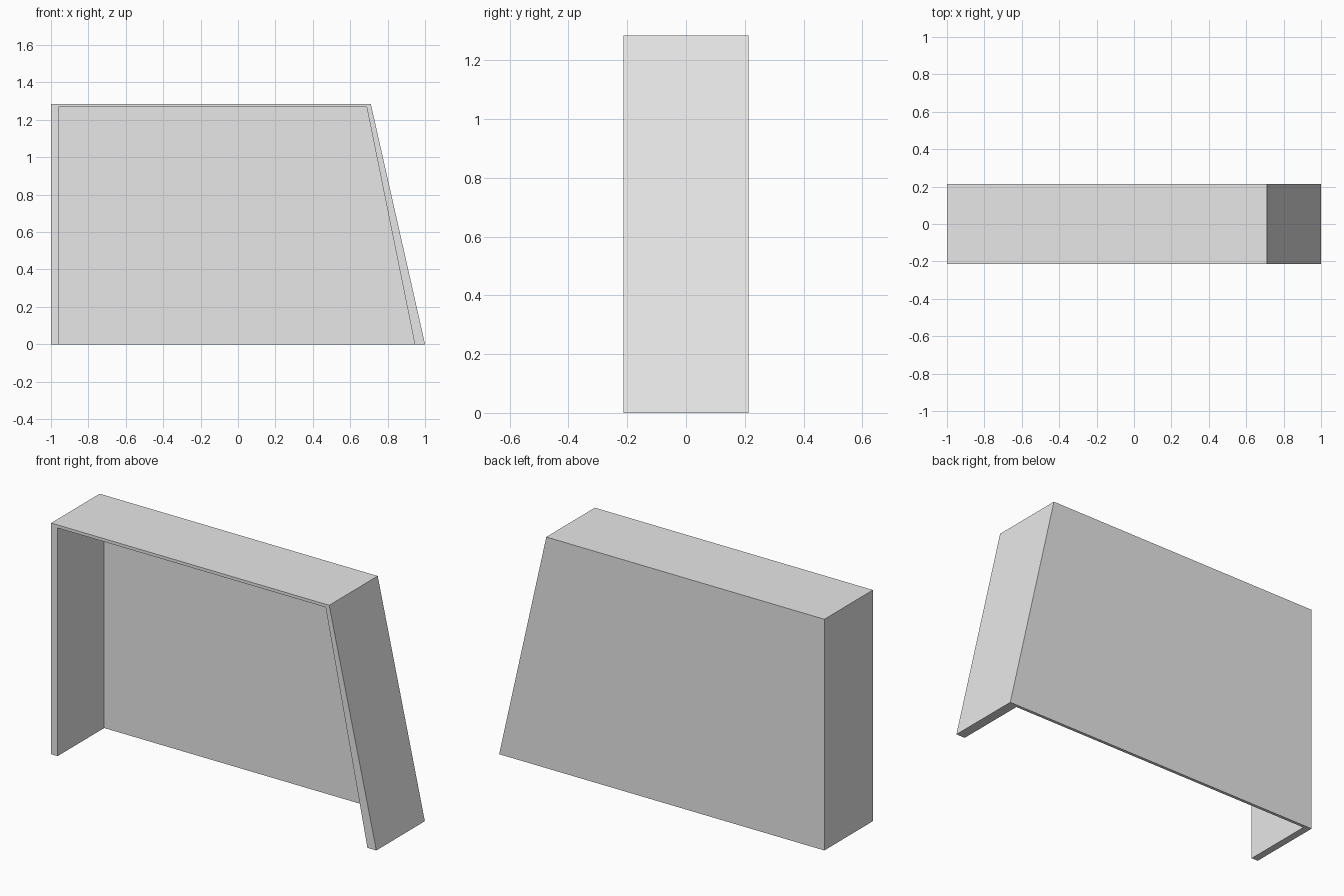
import bpy
import bmesh

cube = bpy.data.objects.get("Cube")
if cube:
    bpy.data.objects.remove(cube, do_unlink=True)

GREY = (0.8, 0.8, 0.8, 1)
grey = bpy.data.materials.new("light grey")
grey.use_nodes = True
grey.diffuse_color = GREY
grey.node_tree.nodes["Principled BSDF"].inputs["Base Color"].default_value = GREY

HEIGHT, HALF_DEPTH, BACK = 1.285, 0.213, 0.017

# Outer and inner outlines: left foot, left top, right top, right foot
outer = [(-1, 0), (-1, HEIGHT), (0.71, HEIGHT), (1, 0)]
inner = [(-0.96, 0), (-0.96, 1.268), (0.688, 1.268), (0.945, 0)]

bm = bmesh.new()


def ring(outline, y):
    return [bm.verts.new((x, y, z)) for x, z in outline]


def bridge(a, b):
    for i in range(len(a) - 1):
        bm.faces.new((a[i], a[i + 1], b[i + 1], b[i]))


outer_front = ring(outer, -HALF_DEPTH)
outer_back = ring(outer, HALF_DEPTH)
inner_front = ring(inner, -HALF_DEPTH)
inner_back = ring(inner, HALF_DEPTH - BACK)

# Outer walls, front rim and inner walls
bridge(outer_back, outer_front)
bridge(outer_front, inner_front)
bridge(inner_front, inner_back)

# Back panel, outside and inside
bm.faces.new(outer_back)
bm.faces.new(inner_back)

# Undersides of the two side walls and of the back panel
for end in (0, -1):
    bm.faces.new((outer_front[end], inner_front[end], inner_back[end], outer_back[end]))
bm.faces.new((outer_back[0], inner_back[0], inner_back[-1], outer_back[-1]))

bmesh.ops.recalc_face_normals(bm, faces=bm.faces)
mesh = bpy.data.meshes.new("open_housing")
bm.to_mesh(mesh)
bm.free()
mesh.materials.append(grey)
housing = bpy.data.objects.new("open_housing", mesh)
bpy.context.collection.objects.link(housing)
